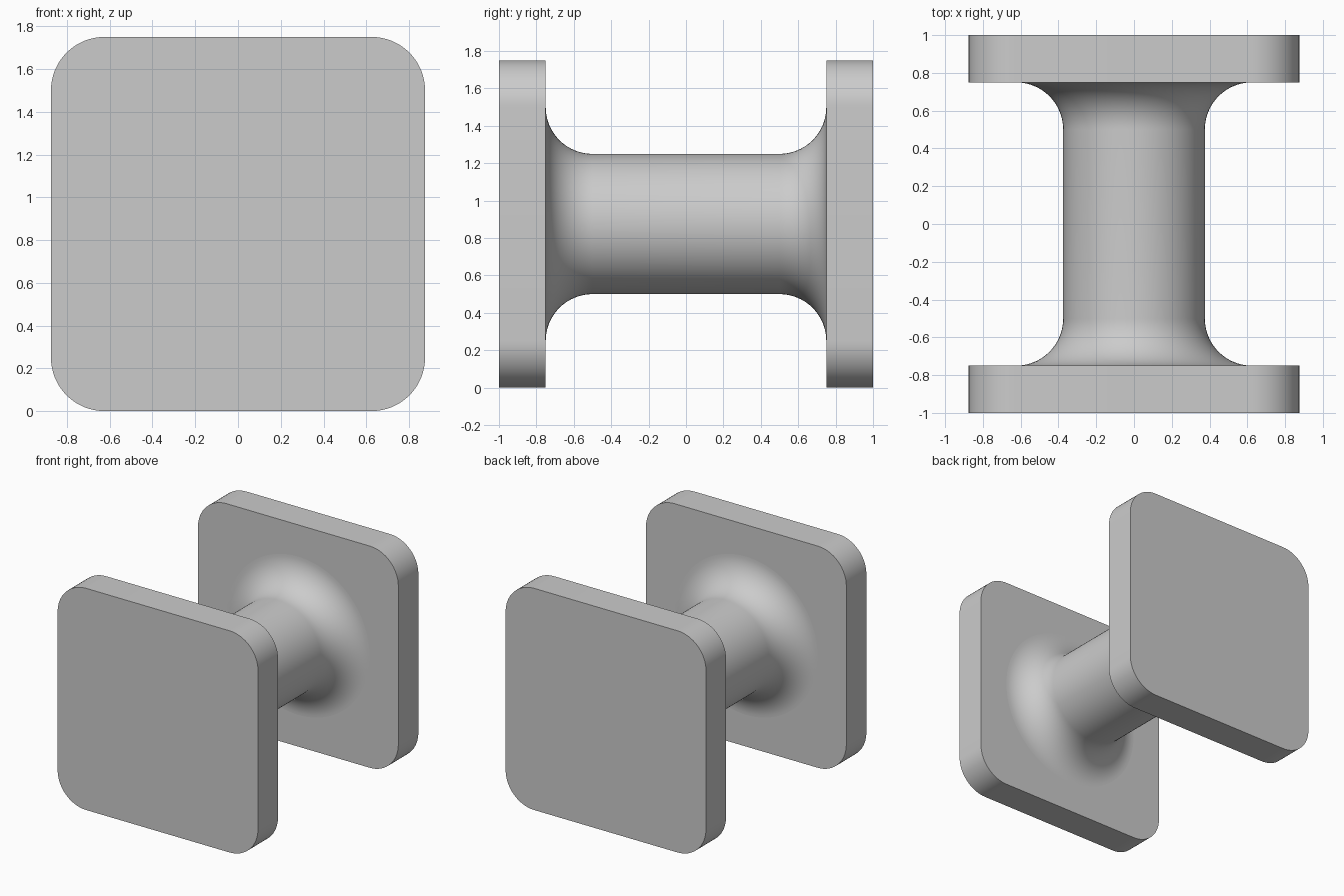
import bpy, bmesh
from math import sin, cos, pi
from mathutils import Matrix, Vector

cube = bpy.data.objects.get("Cube")
if cube:
    bpy.data.objects.remove(cube, do_unlink=True)

HALF = 0.875        # half width of a plate, also the axis height
CORNER = 0.25       # plate corner radius
INNER, OUTER = 0.75, 1.0
SHAFT_R, FILLET = 0.375, 0.25

grey = bpy.data.materials.new("light grey")
grey.use_nodes = True
colour = (0.6, 0.6, 0.6, 1)
grey.diffuse_color = colour
grey.node_tree.nodes["Principled BSDF"].inputs["Base Color"].default_value = colour


def finish(name, bm, angle):
    bmesh.ops.recalc_face_normals(bm, faces=bm.faces)
    mesh = bpy.data.meshes.new(name)
    bm.to_mesh(mesh)
    bm.free()
    mesh.materials.append(grey)
    obj = bpy.data.objects.new(name, mesh)
    bpy.context.collection.objects.link(obj)
    bpy.ops.object.select_all(action="DESELECT")
    obj.select_set(True)
    bpy.context.view_layer.objects.active = obj
    bpy.ops.object.shade_smooth_by_angle(angle=angle)


def plate(name, y):
    # rounded square outline, extruded through the plate thickness
    bm = bmesh.new()
    steps, c = 16, HALF - CORNER
    verts = []
    for q, (sx, sz) in enumerate([(1, 1), (-1, 1), (-1, -1), (1, -1)]):
        for i in range(steps + 1):
            a = (q + i / steps) * pi / 2
            verts.append(bm.verts.new((sx * c + CORNER * cos(a), y,
                                       HALF + sz * c + CORNER * sin(a))))
    face = bm.faces.new(verts)
    ext = bmesh.ops.extrude_face_region(bm, geom=[face])
    moved = [v for v in ext["geom"] if isinstance(v, bmesh.types.BMVert)]
    bmesh.ops.translate(bm, verts=moved, vec=(0, OUTER - INNER, 0))
    finish(name, bm, pi / 6)


plate("front_plate", -OUTER)
plate("back_plate", INNER)

# round shaft flaring tangentially into both plates
bm = bmesh.new()
steps = 20
half = [(SHAFT_R + FILLET * (1 - cos(a)), INNER - FILLET + FILLET * sin(a))
        for a in (i / steps * pi / 2 for i in range(steps + 1))]
profile = [(r, -y) for r, y in reversed(half)] + half
ring = [bm.verts.new((r, y, HALF)) for r, y in profile]
edges = [bm.edges.new(pair) for pair in zip(ring, ring[1:])]
bmesh.ops.spin(bm, geom=ring + edges, cent=(0, 0, HALF), axis=(0, 1, 0),
               angle=2 * pi, steps=96, use_merge=True)
bmesh.ops.remove_doubles(bm, verts=bm.verts, dist=0.00001)
# face normals outward from the axis
bmesh.ops.recalc_face_normals(bm, faces=bm.faces)
bm.faces.ensure_lookup_table()
f = max(bm.faces, key=lambda f: f.calc_area())
mid = f.calc_center_median()
if f.normal.dot(Vector((mid.x, 0, mid.z - HALF))) < 0:
    bmesh.ops.reverse_faces(bm, faces=bm.faces)
finish("flared_shaft", bm, pi / 6)
